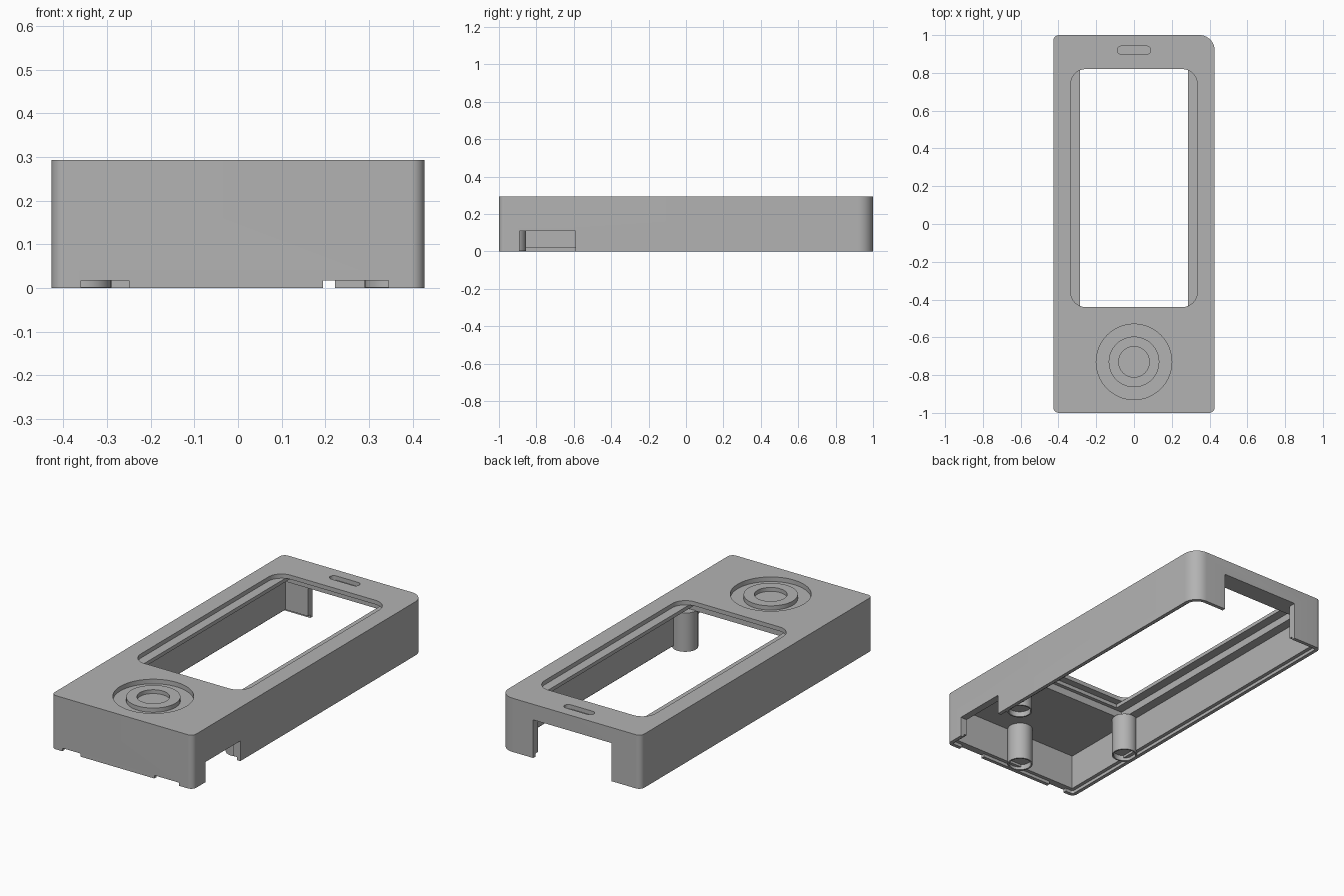
import bpy, bmesh, math

cube = bpy.data.objects.get("Cube")
if cube:
    bpy.data.objects.remove(cube, do_unlink=True)

grey = bpy.data.materials.new("plain_grey")
grey.use_nodes = True
colour = (0.45, 0.45, 0.45, 1)
grey.diffuse_color = colour
grey.node_tree.nodes["Principled BSDF"].inputs["Base Color"].default_value = colour


def rounded(x0, x1, y0, y1, radii=(0, 0, 0, 0), steps=10):
    """Rounded rectangle outline; radii run front right, back right, back left, front left."""
    corners = ((x1, y0, -1), (x1, y1, 0), (x0, y1, 1), (x0, y0, 2))
    pts = []
    for (x, y, quarter), r in zip(corners, radii):
        if r == 0:
            pts.append((x, y))
            continue
        cx = x - r if x == x1 else x + r
        cy = y - r if y == y1 else y + r
        for i in range(steps + 1):
            a = (quarter + i / steps) * math.pi / 2
            pts.append((cx + r * math.cos(a), cy + r * math.sin(a)))
    return pts


def circle(x, y, r, n=64):
    return [(x + r * math.cos(2 * math.pi * i / n), y + r * math.sin(2 * math.pi * i / n))
            for i in range(n)]


def prism(name, outline, z0, z1):
    bm = bmesh.new()
    base = bm.faces.new([bm.verts.new((x, y, z0)) for x, y in outline])
    up = bmesh.ops.extrude_face_region(bm, geom=[base])["geom"]
    bmesh.ops.translate(bm, vec=(0, 0, z1 - z0),
                        verts=[v for v in up if isinstance(v, bmesh.types.BMVert)])
    bmesh.ops.recalc_face_normals(bm, faces=bm.faces)
    mesh = bpy.data.meshes.new(name)
    bm.to_mesh(mesh)
    bm.free()
    mesh.materials.append(grey)
    obj = bpy.data.objects.new(name, mesh)
    bpy.context.collection.objects.link(obj)
    return obj


def cut(target, outline, z0, z1):
    cutter = prism("cutter", outline, z0, z1)
    cutter.hide_render = True
    mod = target.modifiers.new("cut", "BOOLEAN")
    mod.operation = "DIFFERENCE"
    mod.solver = "EXACT"
    mod.object = cutter
    bpy.context.view_layer.objects.active = target
    bpy.ops.object.modifier_apply(modifier=mod.name)
    bpy.data.objects.remove(cutter, do_unlink=True)


def smooth(obj):
    bpy.ops.object.select_all(action="DESELECT")
    obj.select_set(True)
    bpy.context.view_layer.objects.active = obj
    bpy.ops.object.shade_smooth_by_angle(angle=math.radians(30))


W, TOP, CEILING, WALL = 0.427, 0.293, 0.21, 0.04
LIP = 0.017

# Outer shell with one larger back corner, hollowed from below
case = prism("case", rounded(-W, W, -1, 1, (0.03, 0.08, 0.03, 0.03)), 0, TOP)
iw, il = W - WALL, 1 - WALL
cut(case, rounded(-iw, iw, -il, il, (0, 0.04, 0, 0)), -0.1, CEILING)

# Rebate around the bottom rim
rw, rl = W - 0.02, 1 - 0.02
cut(case, rounded(-rw, rw, -rl, rl, (0.01, 0.06, 0.01, 0.01)), -0.1, LIP)

# Stepped screen opening
cut(case, rounded(-0.335, 0.335, -0.44, 0.82, (0.08,) * 4), 0.27, 0.4)
cut(case, rounded(-0.285, 0.285, -0.48, 0.86), 0.2, 0.27)
cut(case, rounded(-0.335, 0.335, -0.5, 0.89), 0.19, 0.25)

# Back opening, side notch and small front slots
cut(case, rounded(-0.25, 0.222, 0.9, 1.1), -0.1, 0.208)
cut(case, rounded(0.36, 0.5, -0.89, -0.59), -0.1, 0.11)
for x0, x1 in ((-0.36, -0.25), (0.195, 0.345)):
    cut(case, rounded(x0, x1, -1.1, -0.95), -0.1, LIP)

# Shallow speaker slot and dial recess
cut(case, rounded(-0.088, 0.088, 0.898, 0.942, (0.0219,) * 4), 0.27, 0.4)
cut(case, circle(0, -0.73, 0.2), 0.268, 0.4)
smooth(case)

# Raised dial ring with a dished centre
dial = prism("dial_ring", circle(0, -0.73, 0.134), 0.26, 0.291)
cut(dial, circle(0, -0.73, 0.081), 0.27, 0.4)
smooth(dial)

# Screw posts with shallow sockets
for name, x, y in (("left_post", 0.355, -0.5), ("right_post", -0.355, -0.5),
                   ("front_post", 0, -0.92)):
    post = prism(name, circle(x, y, 0.065, 40), 0.001, CEILING + 0.002)
    cut(post, circle(x, y, 0.057, 40), -0.1, 0.03)
    smooth(post)
